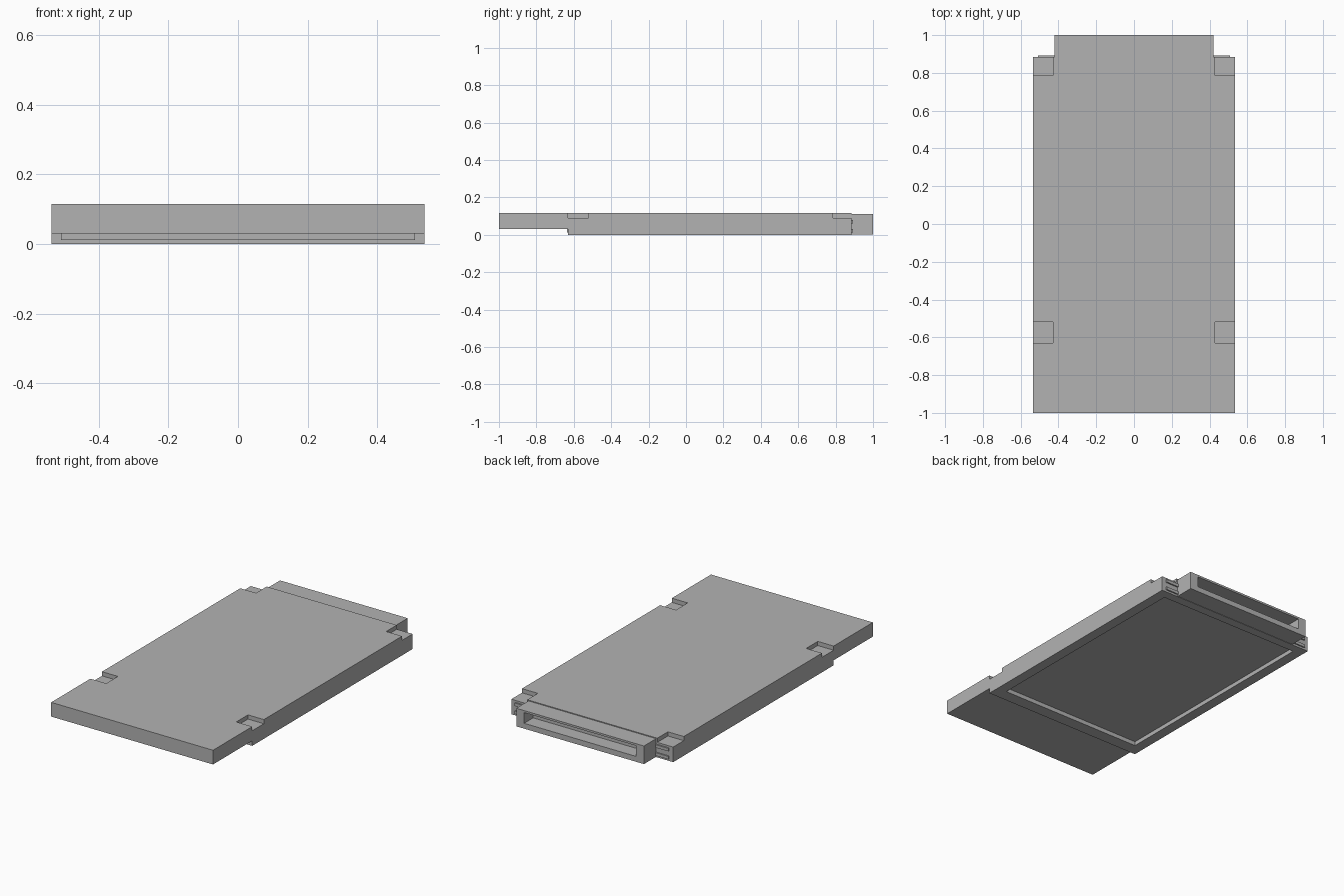
import bpy

default = bpy.data.objects.get("Cube")
if default:
    bpy.data.objects.remove(default, do_unlink=True)

HALF_W, TOP, STEP = 0.535, 0.115, 0.03
REAR, FRONT_STEP = 0.885, -0.63

grey = bpy.data.materials.new("mid grey")
grey.use_nodes = True
colour = (0.45, 0.45, 0.45, 1)
grey.diffuse_color = colour
grey.node_tree.nodes["Principled BSDF"].inputs["Base Color"].default_value = colour


def finish(name, verts, faces):
    mesh = bpy.data.meshes.new(name)
    mesh.from_pydata(verts, [], faces)
    mesh.materials.append(grey)
    obj = bpy.data.objects.new(name, mesh)
    bpy.context.collection.objects.link(obj)
    return obj


def box(name, xs, ys, zs):
    """Axis-aligned box from its ranges."""
    verts = [(x, y, z) for x in xs for y in ys for z in zs]
    faces = [(0, 1, 3, 2), (4, 6, 7, 5), (0, 4, 5, 1),
             (2, 3, 7, 6), (0, 2, 6, 4), (1, 5, 7, 3)]
    return finish(name, verts, faces)


def extrude_x(name, profile, half):
    """Closed (y, z) outline extruded across the width."""
    n = len(profile)
    verts = [(x, y, z) for x in (-half, half) for y, z in profile]
    faces = [tuple(reversed(range(n))), tuple(range(n, 2 * n))]
    faces += [(i, (i + 1) % n, n + (i + 1) % n, n + i) for i in range(n)]
    return finish(name, verts, faces)


def cut(target, cutters):
    """Subtract the cutters from the target and discard them."""
    for c in cutters:
        mod = target.modifiers.new("cut", 'BOOLEAN')
        mod.operation, mod.solver, mod.object = 'DIFFERENCE', 'EXACT', c
    bpy.context.view_layer.update()
    graph = bpy.context.evaluated_depsgraph_get()
    mesh = bpy.data.meshes.new_from_object(target.evaluated_get(graph))
    target.modifiers.clear()
    target.data = mesh
    for c in cutters:
        bpy.data.objects.remove(c, do_unlink=True)


# Main casing, with the thinner overhanging front end
casing = extrude_x("casing", [(-1, STEP), (FRONT_STEP, STEP), (FRONT_STEP, 0),
                              (REAR, 0), (REAR, TOP), (-1, TOP)], HALF_W)

# Four corner notches in the top and a shallow recess underneath
cutters = [box("recess_cutter", (-0.473, 0.473), (-0.555, 0.83), (-0.1, 0.025))]
for xs in ((-0.6, -0.43), (0.43, 0.6)):
    for ys in ((FRONT_STEP, -0.52), (0.785, 0.95)):
        cutters.append(box("notch_cutter", xs, ys, (0.09, 0.2)))
cut(casing, cutters)

# Thin lip on the step below the overhang
box("step_lip", (-0.508, 0.508), (FRONT_STEP - 0.007, FRONT_STEP), (0.012, STEP))

# Rear connector shell with its wide socket
connector = box("connector", (-0.422, 0.422), (REAR, 1), (0.002, 0.11))
cut(connector, [box("socket_cutter", (-0.37, 0.37), (0.915, 1.1), (0.034, 0.098))])

# Pairs of small ribs either side of the connector
for side, xs in (("right", (-0.508, -0.422)), ("left", (0.422, 0.508))):
    for level, zs in (("lower", (0.012, 0.03)), ("upper", (0.06, 0.078))):
        box(f"{level}_rib_{side}", xs, (REAR, REAR + 0.008), zs)
